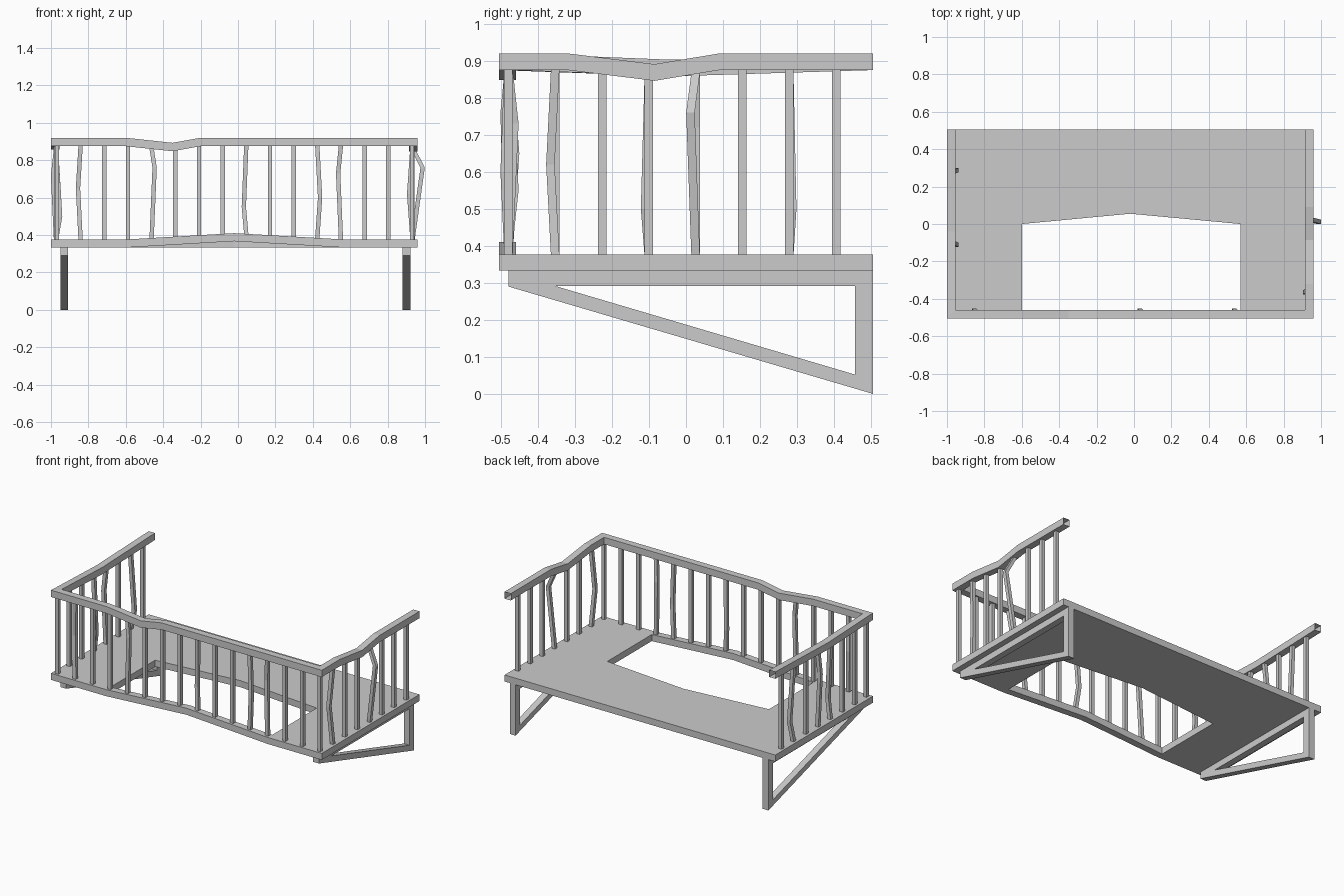
import bpy, bmesh

if "Cube" in bpy.data.objects:
    bpy.data.objects.remove(bpy.data.objects["Cube"])

L, R, F, B = -1.0, 0.96, -0.505, 0.505   # platform limits
W = 0.045                                # rail and beam thickness
FLOOR0, FLOOR1, RAIL0 = 0.333, 0.376, 0.875


def finish(name, bm):
    bmesh.ops.recalc_face_normals(bm, faces=bm.faces)
    me = bpy.data.meshes.new(name)
    bm.to_mesh(me)
    bm.free()
    ob = bpy.data.objects.new(name, me)
    bpy.context.collection.objects.link(ob)
    return ob


def loft(name, rings, caps=True):
    """Skin a list of four-point rings."""
    bm = bmesh.new()
    vs = [[bm.verts.new(p) for p in ring] for ring in rings]
    for a, b in zip(vs, vs[1:]):
        for i in range(4):
            j = (i + 1) % 4
            bm.faces.new((a[i], a[j], b[j], b[i]))
    if caps:
        bm.faces.new(vs[0])
        bm.faces.new(vs[-1])
    return finish(name, bm)


def lerp(pts, t):
    for (a, u), (b, v) in zip(pts, pts[1:]):
        if a <= t <= b:
            return u + (v - u) * (t - a) / (b - a)
    return 0.0


# Floor: grid of cells with an opening, front strip bent upward
xs = [L, -0.6, -0.02, 0.57, R]
mid = [0.0, 0.0, 0.055, 0.0, 0.0]
bm = bmesh.new()
grid = []
for r in range(4):
    row = []
    for i, x in enumerate(xs):
        y = (F, F + W, mid[i], B)[r]
        z = FLOOR0 + (0.034 if r < 2 and i == 2 else 0)
        row.append(bm.verts.new((x, y, z)))
    grid.append(row)
for r in range(3):
    for i in range(4):
        if r == 1 and i in (1, 2):
            continue
        bm.faces.new((grid[r][i], grid[r][i + 1], grid[r + 1][i + 1], grid[r + 1][i]))
ext = bmesh.ops.extrude_face_region(bm, geom=bm.faces[:], use_keep_orig=True)
bmesh.ops.translate(bm, vec=(0, 0, FLOOR1 - FLOOR0),
                    verts=[g for g in ext["geom"] if isinstance(g, bmesh.types.BMVert)])
finish("floor", bm)

# Sag profiles of the three handrail runs
sag_front = [(-1, 0), (-0.6, 0), (-0.35, -0.027), (-0.2, 0), (1, 0)]
sag_right = [(-1, 0), (-0.32, 0), (-0.085, -0.029), (0.09, 0), (1, 0)]
sag_left = [(F, 0), (-0.04, -0.017), (B, 0)]


def rail_ring(o, i, dz):
    z0, z1 = RAIL0 + dz, RAIL0 + W + dz
    return [(*o, z0), (*o, z1), (*i, z1), (*i, z0)]


# Handrail: one mitred hollow U, open at the wall ends
rings = [rail_ring((L, y), (L + W, y), lerp(sag_left, y)) for y in (B, -0.04)]
rings.append(rail_ring((L, F), (L + W, F + W), 0))
rings += [rail_ring((x, F), (x, F + W), lerp(sag_front, x)) for x in (-0.6, -0.35, -0.2)]
rings.append(rail_ring((R, F), (R - W, F + W), 0))
rings += [rail_ring((R, y), (R - W, y), lerp(sag_right, y)) for y in (-0.32, -0.085, 0.09, B)]
loft("handrail", rings, caps=False)


def baluster(name, x, y, z0, z1, bend=None):
    h = 0.0115
    path = [(x, y, z0), (x, y, z1)]
    if bend:
        path.insert(1, (x + bend[0], y + bend[1], bend[2]))
    loft(name, [[(px - h, py - h, z), (px + h, py - h, z),
                 (px + h, py + h, z), (px - h, py + h, z)] for px, py, z in path])


# Front balusters; some are bent (dx, dy, height of bend)
PX0, PX1, PY = -0.968, 0.93, -0.48
bends = {1: (-0.014, 0.018, 0.65), 4: (0.016, -0.01, 0.76), 8: (-0.013, 0.016, 0.55),
         11: (0.015, -0.01, 0.6), 12: (-0.015, 0.016, 0.73)}
rise = [(-1, 0), (-0.6, 0), (-0.02, 0.034), (0.57, 0), (1, 0)]
for i in range(16):
    x = PX0 + (PX1 - PX0) * i / 15
    baluster(f"front_baluster_{i}", x, PY, FLOOR1 + lerp(rise, x) - 0.003,
             RAIL0 + lerp(sag_front, x) + 0.003, bends.get(i))

# Side balusters
sides = [("left", PX0 - 0.005, sag_left,
          {3: (0.022, -0.01, 0.5), 4: (-0.016, 0, 0.72), 6: (0.022, 0.008, 0.5)}),
         ("right", PX1 + 0.003, sag_right,
          {1: (-0.018, -0.013, 0.62), 4: (0.054, -0.014, 0.76)})]
for side, x, sag, bend in sides:
    for i in range(1, 8):
        y = PY + 0.1265 * i
        baluster(f"{side}_baluster_{i}", x, y, FLOOR1 - 0.003,
                 RAIL0 + lerp(sag, y) + 0.003, bend.get(i))

# Triangular support brackets: outer and inner triangle joined into a frame
outer = [(-0.48, 0.29), (B, 0.0), (B, FLOOR0), (-0.48, FLOOR0)]
inner = [(-0.352, 0.291), (0.457, 0.052), (0.457, 0.291), (-0.352, 0.291)]
for side, x0 in (("left", -0.95), ("right", 0.88)):
    bm = bmesh.new()
    x1 = x0 + 0.042
    ring = [[bm.verts.new((x, y, z)) for y, z in pts] for x in (x0, x1) for pts in (outer, inner)]
    o0, i0, o1, i1 = ring
    for a in range(4):
        b = (a + 1) % 4
        bm.faces.new((o0[a], o0[b], i0[b], i0[a]))
        bm.faces.new((o1[a], o1[b], i1[b], i1[a]))
        bm.faces.new((o0[a], o0[b], o1[b], o1[a]))
        bm.faces.new((i0[a], i0[b], i1[b], i1[a]))
    bmesh.ops.remove_doubles(bm, verts=bm.verts[:], dist=0.0005)
    finish(f"{side}_bracket", bm)
